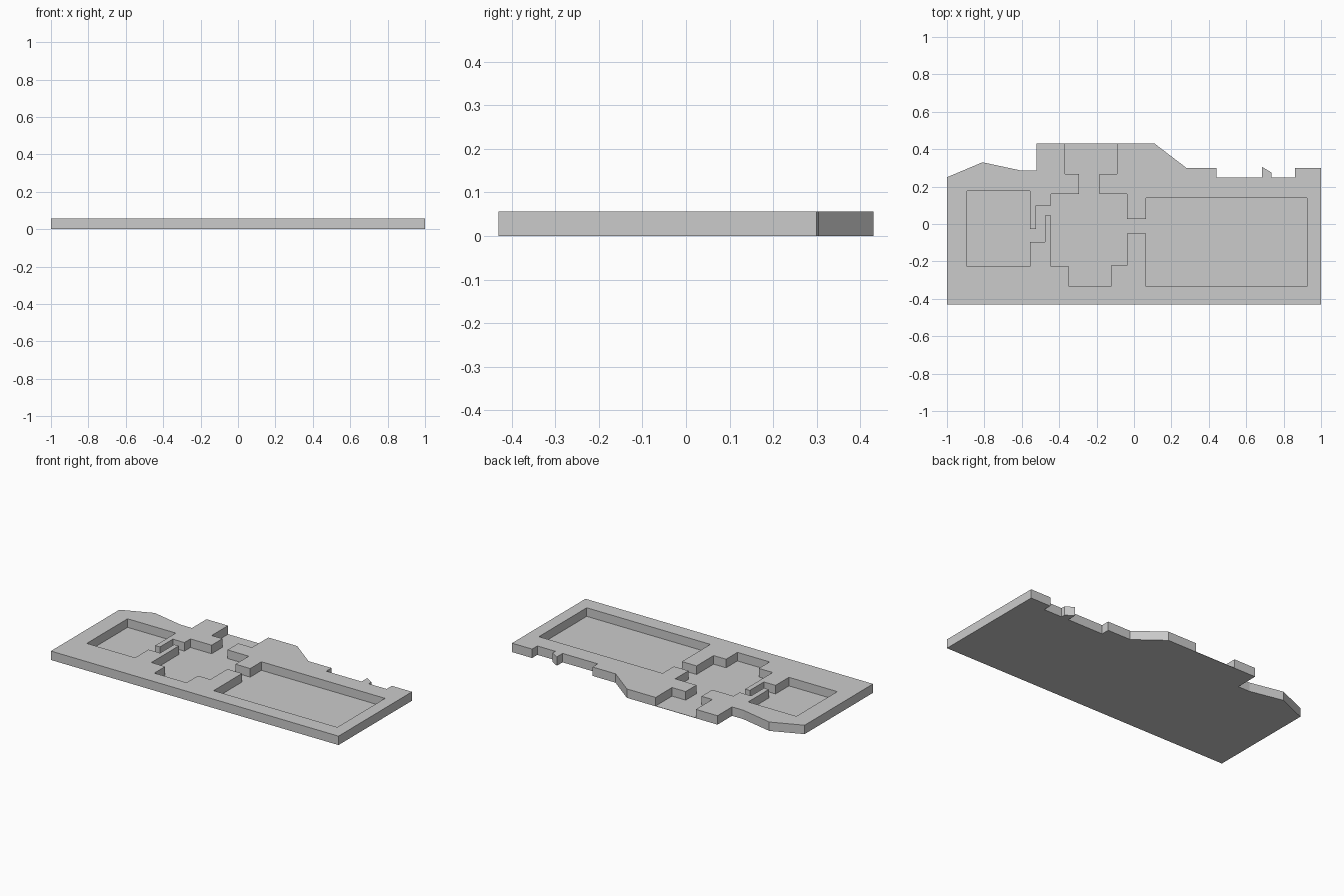
import bpy, bmesh

if "Cube" in bpy.data.objects:
    bpy.data.objects.remove(bpy.data.objects["Cube"])

HEIGHT = 0.056
FLOOR = 0.002


def prism(name, pts, z0, z1):
    """Extrude a closed 2D profile between two heights."""
    bm = bmesh.new()
    face = bm.faces.new([bm.verts.new((x, y, z0)) for x, y in pts])
    new = bmesh.ops.extrude_face_region(bm, geom=[face], use_keep_orig=True)
    top = [g for g in new["geom"] if isinstance(g, bmesh.types.BMVert)]
    bmesh.ops.translate(bm, verts=top, vec=(0, 0, z1 - z0))
    bmesh.ops.recalc_face_normals(bm, faces=bm.faces)
    # concave caps are triangulated cleanly
    bmesh.ops.triangulate(bm, faces=[f for f in bm.faces if len(f.verts) > 4])
    mesh = bpy.data.meshes.new(name)
    bm.to_mesh(mesh)
    bm.free()
    obj = bpy.data.objects.new(name, mesh)
    bpy.context.collection.objects.link(obj)
    return obj


# outer edge, starting right of the back opening and running clockwise to its left
outline = [
    (-.09, .43), (.11, .43), (.28, .30), (.44, .30), (.44, .248), (.685, .248),
    (.685, .305), (.735, .275), (.735, .248), (.86, .248), (.86, .30), (1, .30),
    (1, -.43), (-1, -.43), (-1, .25), (-.81, .33), (-.60, .285), (-.52, .285),
    (-.52, .43), (-.37, .43),
]

# inner edge of the connected rooms, from the left of the opening back to its right
rooms = [
    (-.37, .267), (-.295, .267), (-.295, .16), (-.443, .16), (-.443, .10),
    (-.523, .10), (-.523, -.028), (-.556, -.028), (-.556, .177), (-.892, .177),
    (-.892, -.228), (-.556, -.228), (-.556, -.095), (-.475, -.095), (-.475, .045),
    (-.443, .045), (-.443, -.228), (-.347, -.228), (-.347, -.335), (-.123, -.335),
    (-.123, -.222), (-.037, -.222), (-.037, -.052), (.065, -.052), (.065, -.335),
    (.925, -.335), (.925, .14), (.065, .14), (.065, .028), (-.037, .028),
    (-.037, .16), (-.185, .16), (-.185, .267), (-.09, .267),
]

# thin floor under everything, and the raised rock around the rooms
prism("floor", outline, 0, FLOOR)
prism("raised_walls", outline + rooms, FLOOR, HEIGHT)
